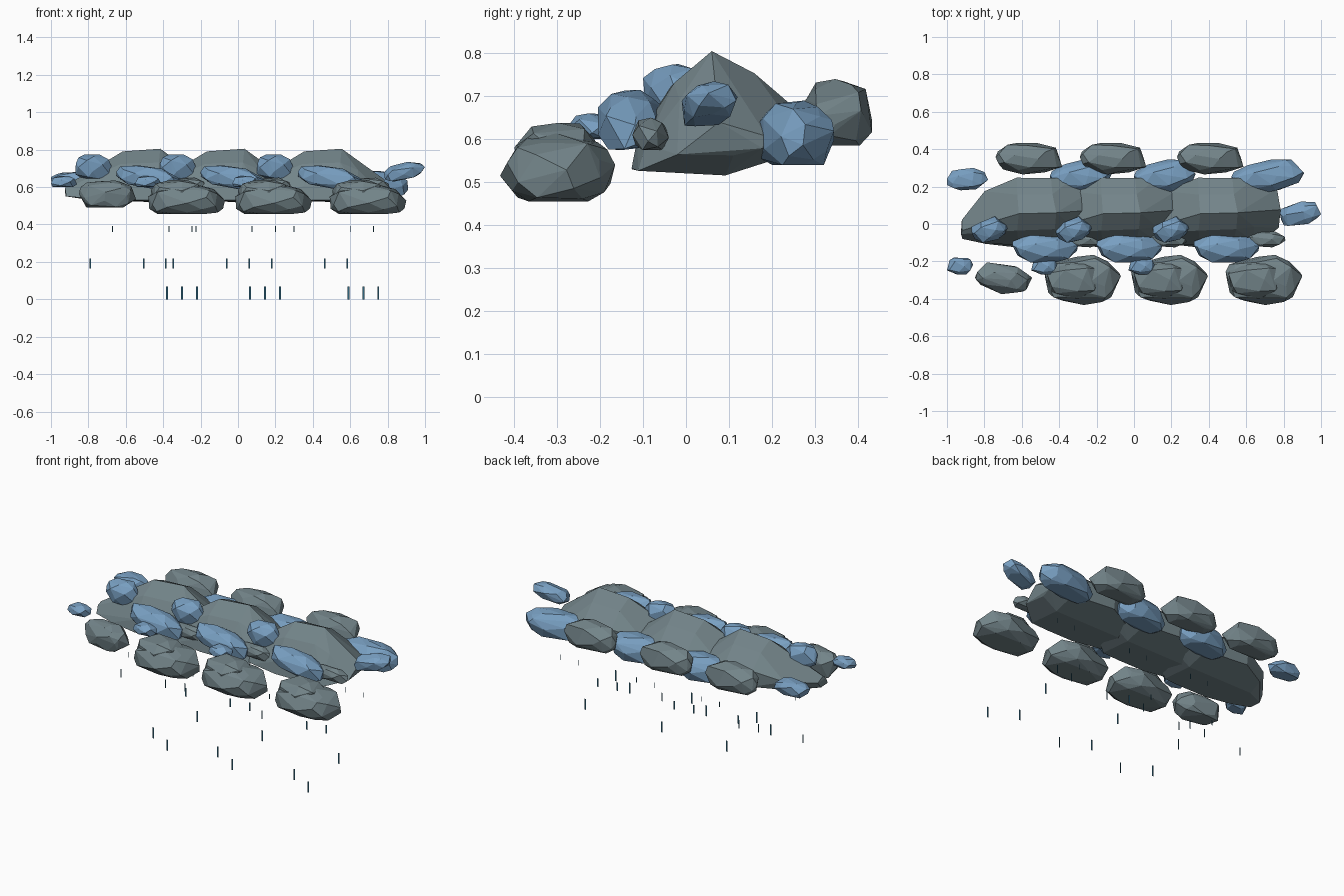
import bpy, bmesh, math, random
from mathutils import Vector, Matrix

if "Cube" in bpy.data.objects:
    bpy.data.objects.remove(bpy.data.objects["Cube"])


def material(name, rgb):
    m = bpy.data.materials.new(name)
    m.diffuse_color = (*rgb, 1)
    m.use_nodes = True
    m.node_tree.nodes["Principled BSDF"].inputs["Base Color"].default_value = m.diffuse_color
    return m


GREY = material("cloud_grey", (0.17, 0.23, 0.25))
BLUE = material("cloud_blue", (0.19, 0.35, 0.54))
RAIN = material("rain_blue", (0.03, 0.14, 0.22))


def finish(name, bm, mat):
    me = bpy.data.meshes.new(name)
    bm.to_mesh(me)
    bm.free()
    me.materials.append(mat)
    ob = bpy.data.objects.new(name, me)
    bpy.context.collection.objects.link(ob)
    return ob


def hull(points):
    bm = bmesh.new()
    for p in points:
        bm.verts.new(p)
    res = bmesh.ops.convex_hull(bm, input=bm.verts[:])
    junk = {v for v in res["geom_interior"] + res["geom_unused"]
            if isinstance(v, bmesh.types.BMVert)}
    bmesh.ops.delete(bm, geom=list(junk), context='VERTS')
    bmesh.ops.dissolve_limit(bm, angle_limit=math.radians(7),
                             verts=bm.verts[:], edges=bm.edges[:])
    bmesh.ops.recalc_face_normals(bm, faces=bm.faces[:])
    return bm


# Faceted puff: hull of jittered sphere points, fitted to a bounding box
def puff(name, mat, x, y, z, seed, n=38, yaw=0, tilt=0, flat=0.7):
    rng = random.Random(seed)
    pts = []
    for i in range(n):
        h = 1 - 2 * (i + 0.5) / n
        a = i * 2.39996 + rng.uniform(-0.35, 0.35)
        r = math.sqrt(1 - h * h)
        p = Vector((r * math.cos(a), r * math.sin(a), h)) * rng.uniform(0.9, 1.08)
        p = Vector([math.copysign(abs(c) ** 0.85, c) for c in p])
        p.z = max(p.z, -flat)
        p.x *= (x[1] - x[0])
        p.y *= (y[1] - y[0])
        p.z *= (z[1] - z[0])
        pts.append(Matrix.Rotation(yaw, 3, 'Z') @ Matrix.Rotation(tilt, 3, 'Y') @ p)
    for k, (lo, hi) in enumerate((x, y, z)):
        a, b = min(p[k] for p in pts), max(p[k] for p in pts)
        for p in pts:
            p[k] = lo + (p[k] - a) / (b - a) * (hi - lo)
    return finish(name, hull(pts), mat)


# Main cloud masses: ridge-shaped sections (x, y front, y peak, y back, z bottom, z top)
SECTIONS = [(-.37, -.08, -.04, .02, .55, .61), (-.25, -.10, .04, .17, .53, .69),
            (-.09, -.13, .05, .25, .52, .79), (.11, -.13, .06, .25, .52, .80),
            (.21, -.11, .06, .24, .52, .745), (.34, -.02, .08, .19, .56, .64)]


def main_mass(name, cx, seed):
    rng = random.Random(seed)
    pts = []
    for dx, yf, yp, yb, zb, zt in SECTIONS:
        h = zt - zb
        for y, z in ((yf, zb + .03 * h), (yf + .015, zb + .3 * h),
                     (yf + .55 * (yp - yf), zb + .74 * h), (yp, zt),
                     (yp + .55 * (yb - yp), zt - .17 * h), (yb, zb + .57 * h),
                     (yb - .01, zb + .2 * h), (yp + .03, zb)):
            pts.append((cx + dx + rng.uniform(-.015, .015), y + rng.uniform(-.006, .006),
                        z + rng.uniform(-.005, .005)))
    return finish(name, hull(pts), GREY)


# Three repeating clusters along x
for i, cx in enumerate((-.54, -.09, .43)):
    n = i + 1
    main_mass(f"main_mass_{n}", cx, 3)
    puff(f"back_puff_{n}", GREY, (cx - .2, cx + .155), (.265, .433), (.585, .74), 11)
    puff(f"front_blue_puff_{n}", BLUE, (cx - .11, cx + .24), (-.205, -.055), (.575, .715),
         21, tilt=.2)
    puff(f"crown_blue_puff_{n}", BLUE, (cx - .33, cx - .13), (-.10, .04), (.645, .775),
         31, n=26, yaw=.3)
    puff(f"back_blue_puff_{n}", BLUE, (cx + .09, cx + .42 + (.06 if i == 2 else 0)),
         (.155, .345), (.54, .69), 41, yaw=.2)
    puff(f"small_blue_puff_{n}", BLUE, (cx - .46, cx - .32), (-.27, -.18), (.60, .66), 51, n=22)
    # small grey lump tucked under the front
    puff(f"small_grey_puff_{n}", GREY, (cx + .14, cx + .38), (-.125, -.04), (.575, .65), 61, n=22)

# Large front puffs, each with a smaller raised lobe
for i, cx in enumerate((-.275, .19, .695)):
    puff(f"front_puff_{i + 1}", GREY, (cx - .205, cx + .205), (-.433, -.165), (.455, .615), 73,
         n=44, flat=.75)
    puff(f"front_puff_lobe_{i + 1}", GREY, (cx - .19, cx + .1), (-.40, -.20), (.50, .638), 75, n=26)
puff("front_left_puff", GREY, (-.85, -.545), (-.375, -.205), (.49, .635), 81, yaw=-.2)

# Loose blue puffs at the two ends
puff("left_blue_puff", BLUE, (-1, -.78), (.18, .30), (.60, .68), 91, n=28)
puff("right_blue_puff", BLUE, (.78, 1), (-.01, .12), (.63, .735), 95, n=28, yaw=.3, tilt=-.25)

# Rain: flat upright slivers in three layers (z low, z high, width, drops)
LAYERS = [(0, .068, .010, ((-.38, -.29), (-.30, .03), (-.22, -.38))),
          (.165, .218, .008, ((-.79, -.02), (-.505, .01), (-.385, .03))),
          (.36, .393, .005, ((-.67, -.12), (-.37, .2), (-.245, .2)))]
for c, dx in enumerate((0, .445, .97)):
    bm = bmesh.new()
    for z0, z1, w, drops in LAYERS:
        for x, y in drops:
            x += dx
            bm.faces.new([bm.verts.new(p) for p in (
                (x - w / 2, y, z0), (x + w / 2, y, z0), (x + w / 2, y, z1), (x - w / 2, y, z1))])
    finish(f"rain_{c + 1}", bm, RAIN)
